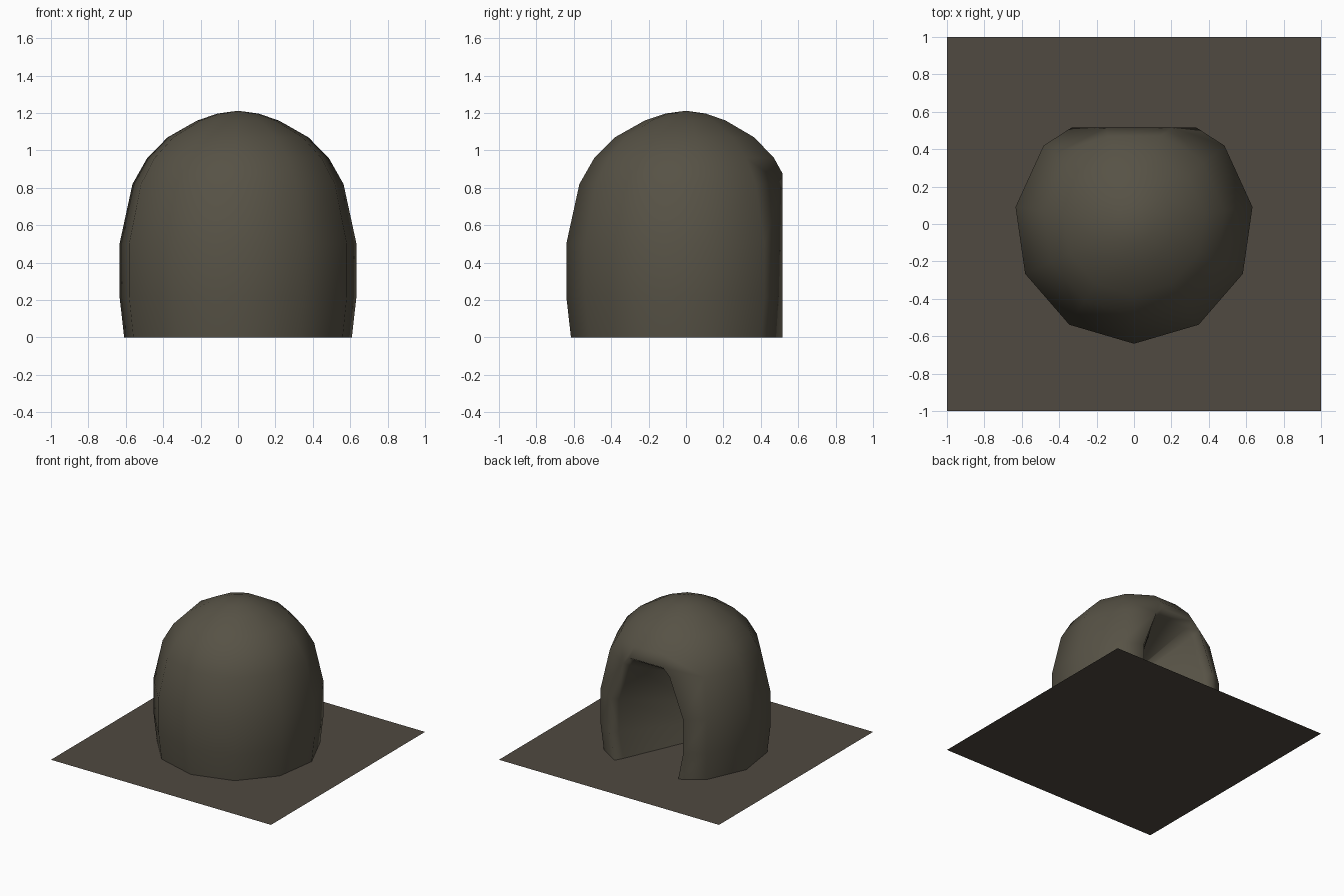
import bpy, bmesh, math

if "Cube" in bpy.data.objects:
    bpy.data.objects.remove(bpy.data.objects["Cube"])

def material(name, rgb):
    m = bpy.data.materials.new(name)
    m.diffuse_color = (*rgb, 1)
    m.use_nodes = True
    m.node_tree.nodes["Principled BSDF"].inputs["Base Color"].default_value = m.diffuse_color
    return m

def make(name, bm, mat, smooth):
    me = bpy.data.meshes.new(name)
    for f in bm.faces:
        f.smooth = smooth
    bm.to_mesh(me)
    bm.free()
    me.materials.append(mat)
    ob = bpy.data.objects.new(name, me)
    bpy.context.collection.objects.link(ob)
    return ob

clay = material("olive clay", (0.094, 0.084, 0.060))
earth = material("brown earth", (0.080, 0.067, 0.052))

# ground plate: one flat square
bm = bmesh.new()
bmesh.ops.create_grid(bm, x_segments=1, y_segments=1, size=1)
make("ground_plate", bm, earth, False)

# domed hut: eleven-sided profile of revolution
SIDES = 11
profile = [(0.615, 0), (0.64, 0.22), (0.64, 0.5), (0.57, 0.82), (0.49, 0.96),
           (0.38, 1.07), (0.22, 1.16), (0.11, 1.197)]
bm = bmesh.new()
rings = []
for r, z in profile:
    angles = [-math.pi / 2 + 2 * math.pi * i / SIDES for i in range(SIDES)]
    rings.append([bm.verts.new((r * math.cos(a), r * math.sin(a), z)) for a in angles])
for lo, hi in zip(rings, rings[1:]):
    for i in range(SIDES):
        j = (i + 1) % SIDES
        bm.faces.new((lo[i], lo[j], hi[j], hi[i]))
apex = bm.verts.new((0, 0, 1.212))
for i in range(SIDES):
    bm.faces.new((rings[-1][i], rings[-1][(i + 1) % SIDES], apex))

# doorway: slice the back flat, leaving an arched opening
CUT = 0.515
bmesh.ops.bisect_plane(bm, geom=bm.verts[:] + bm.edges[:] + bm.faces[:],
                       plane_co=(0, CUT, 0), plane_no=(0, 1, 0), clear_outer=True)

# cave: pull the arch inward as a lip, then taper it to the back
edges = [e for e in bm.edges if e.is_boundary
         and all(abs(v.co.y - CUT) < 1e-4 for v in e.verts)]
for y, sx, sz in ((0.45, 0.88, 0.95), (-0.1, 0.04, 0.7)):
    geom = bmesh.ops.extrude_edge_only(bm, edges=edges)["geom"]
    edges = [g for g in geom if isinstance(g, bmesh.types.BMEdge)
             and g.is_boundary and all(v in geom for v in g.verts)]
    for v in geom:
        if isinstance(v, bmesh.types.BMVert):
            v.co.x *= sx
            v.co.y = y
            v.co.z *= sz
bmesh.ops.contextual_create(bm, geom=edges)
bmesh.ops.recalc_face_normals(bm, faces=bm.faces[:])
make("domed_hut", bm, clay, True)
